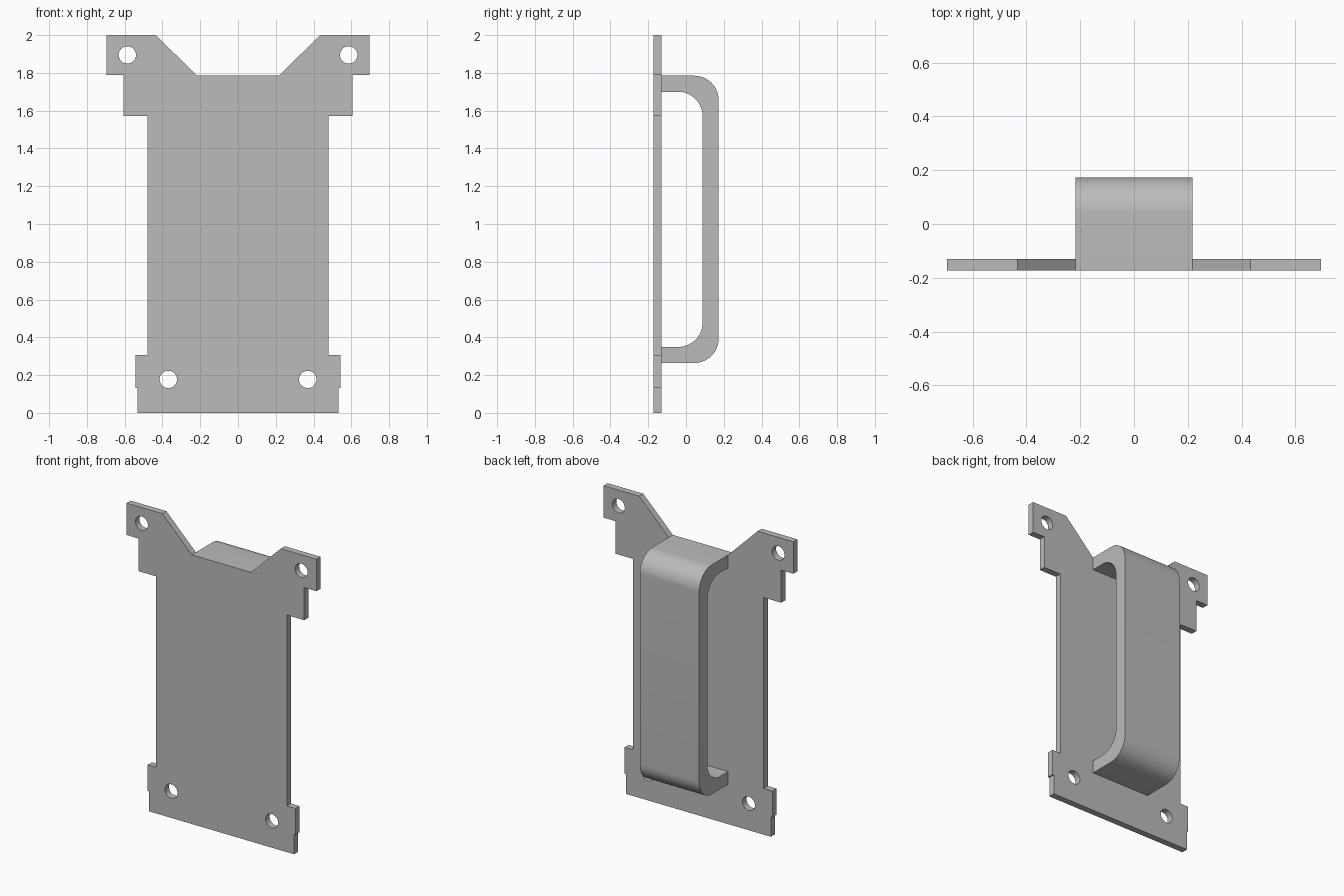
import bpy
import bmesh
import math
from mathutils import Matrix, Vector

cube = bpy.data.objects.get("Cube")
if cube:
    bpy.data.objects.remove(cube, do_unlink=True)

grey = bpy.data.materials.new("plain grey")
grey.use_nodes = True
colour = (0.5, 0.5, 0.5, 1.0)
grey.diffuse_color = colour
grey.node_tree.nodes["Principled BSDF"].inputs["Base Color"].default_value = colour


def arc(cx, cy, radius, start, end, steps):
    """Points along a circular arc, angles in degrees."""
    angles = [math.radians(start + (end - start) * i / steps) for i in range(steps + 1)]
    return [(cx + radius * math.cos(a), cy + radius * math.sin(a)) for a in angles]


def extruded_part(name, loops, depth, matrix):
    """Fill closed outlines (later ones are holes), extrude along local z and place."""
    bm = bmesh.new()
    edges = []
    for loop in loops:
        verts = [bm.verts.new((u, v, 0)) for u, v in loop]
        edges += [bm.edges.new((a, b)) for a, b in zip(verts, verts[1:] + verts[:1])]
    bmesh.ops.triangle_fill(bm, use_beauty=True, edges=edges, normal=(0, 0, 1))
    result = bmesh.ops.extrude_face_region(bm, geom=bm.faces[:], use_keep_orig=True)
    moved = [g for g in result["geom"] if isinstance(g, bmesh.types.BMVert)]
    bmesh.ops.translate(bm, verts=moved, vec=Vector((0, 0, depth)))
    bmesh.ops.transform(bm, matrix=matrix, verts=bm.verts[:])
    bmesh.ops.recalc_face_normals(bm, faces=bm.faces[:])
    mesh = bpy.data.meshes.new(name)
    bm.to_mesh(mesh)
    bm.free()
    mesh.materials.append(grey)
    obj = bpy.data.objects.new(name, mesh)
    bpy.context.collection.objects.link(obj)
    bpy.ops.object.select_all(action="DESELECT")
    bpy.context.view_layer.objects.active = obj
    obj.select_set(True)
    bpy.ops.object.shade_smooth_by_angle(angle=math.radians(30))
    return obj


# Mounting plate: half outline mirrored, with four screw holes
back, plate_back, front = 0.173, -0.13, -0.173
half = [(0.532, 0), (0.532, 0.132), (0.542, 0.132), (0.542, 0.306),
        (0.479, 0.306), (0.479, 1.572), (0.607, 1.572), (0.607, 1.788),
        (0.696, 1.788), (0.696, 2), (0.434, 2), (0.218, 1.785)]
outline = half + [(-x, z) for x, z in reversed(half)]
holes = [arc(side * x, z, 0.046, 0, 360, 32)[:-1]
         for x, z in ((0.586, 1.895), (0.369, 0.177)) for side in (-1, 1)]
upright = Matrix.Translation((0, plate_back, 0)) @ Matrix.Rotation(math.pi / 2, 4, "X")
extruded_part("mounting_plate", [outline] + holes, plate_back - front, upright)

# Handle: rounded strap profile in depth and height, extruded across the width
low, high, thick, radius, width = 0.264, 1.785, 0.085, 0.13, 0.436


def strap_side(y, bottom, top):
    """One side of the strap with a rounded corner at each end."""
    return ([(plate_back, bottom)]
            + arc(y - radius, bottom + radius, radius, -90, 0, 16)
            + arc(y - radius, top - radius, radius, 0, 90, 16)
            + [(plate_back, top)])


profile = strap_side(back, low, high) + strap_side(back - thick, low + thick, high - thick)[::-1]
# Local x becomes depth, local y becomes height, local z becomes width
across = Matrix(((0, 0, 1, -width / 2), (1, 0, 0, 0), (0, 1, 0, 0), (0, 0, 0, 1)))
extruded_part("handle", [profile], width, across)
